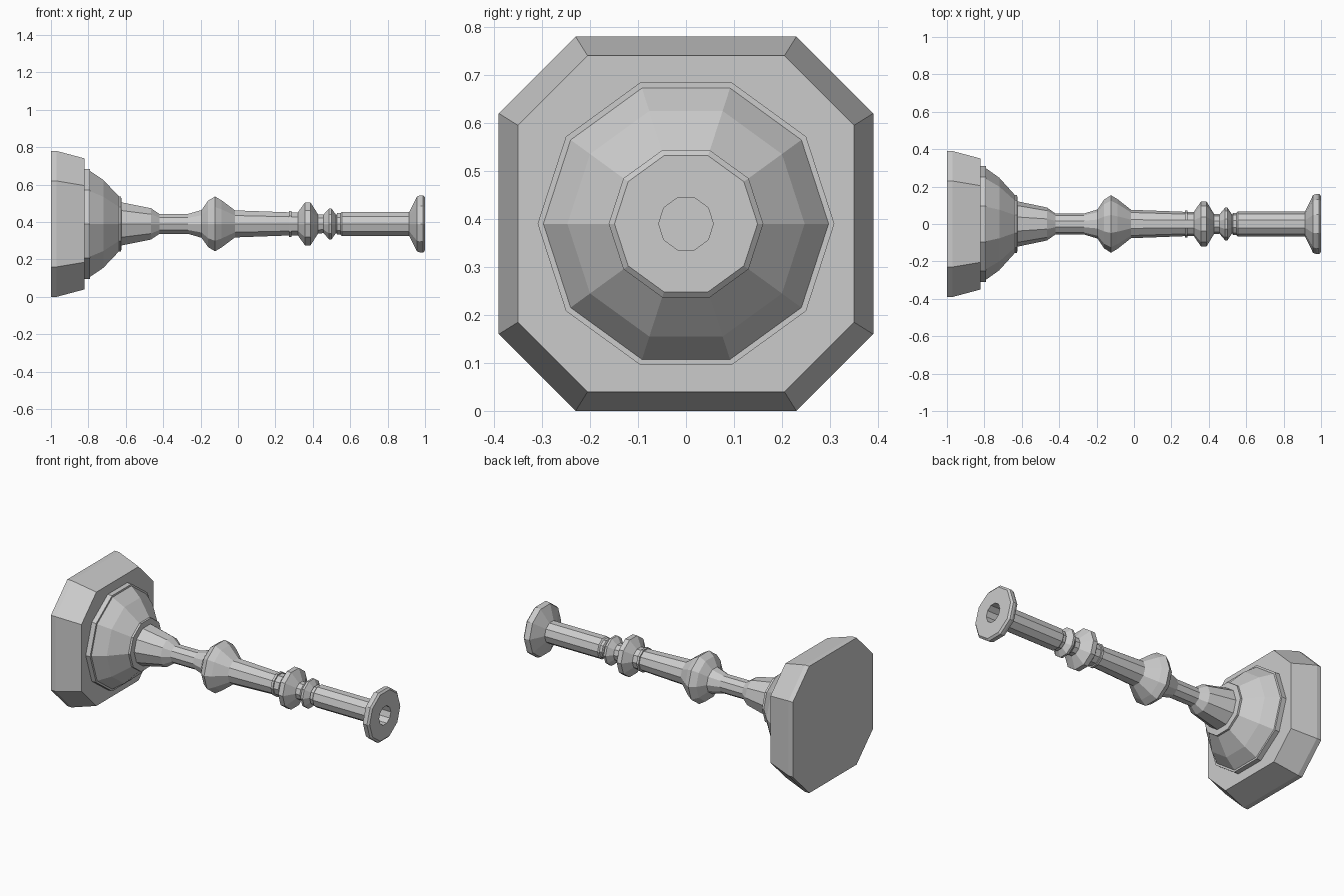
import bpy, bmesh
from math import sin, cos, tau

cube = bpy.data.objects.get("Cube")
if cube:
    bpy.data.objects.remove(cube)

AXIS_Z = 0.39
SIDES = 10

metal = bpy.data.materials.new("grey_metal")
metal.use_nodes = True
GREY = (0.6, 0.6, 0.6, 1)
metal.diffuse_color = GREY
metal.node_tree.nodes["Principled BSDF"].inputs["Base Color"].default_value = GREY


def decagon(r):
    return [(r * cos(tau * i / SIDES), r * sin(tau * i / SIDES)) for i in range(SIDES)]


def cut_square(half, flat):
    """Square outline with its corners cut off."""
    return [(half, -flat), (half, flat), (flat, half), (-flat, half),
            (-half, flat), (-half, -flat), (-flat, -half), (flat, -half)]


def loft(name, sections):
    """Skin closed outlines placed along x and cap both ends."""
    bm = bmesh.new()
    rings = [[bm.verts.new((x, y, z + AXIS_Z)) for y, z in outline] for x, outline in sections]
    for a, b in zip(rings, rings[1:]):
        n = len(a)
        for i in range(n):
            j = (i + 1) % n
            bm.faces.new((a[i], a[j], b[j], b[i]))
    bm.faces.new(rings[0])
    bm.faces.new(rings[-1])
    bmesh.ops.recalc_face_normals(bm, faces=bm.faces)
    mesh = bpy.data.meshes.new(name)
    bm.to_mesh(mesh)
    bm.free()
    mesh.materials.append(metal)
    obj = bpy.data.objects.new(name, mesh)
    bpy.context.collection.objects.link(obj)


def turned(name, profile):
    loft(name, [(x, decagon(r)) for x, r in profile])


# Foot block with cut corners
loft("foot_block", [(-1, cut_square(0.39, 0.23)),
                    (-0.97, cut_square(0.39, 0.23)),
                    (-0.82, cut_square(0.35, 0.205))])

# Stepped dome, collar and tapering neck
turned("foot_dome", [(-0.82, 0.309), (-0.79, 0.309), (-0.79, 0.297), (-0.72, 0.247),
                     (-0.637, 0.155), (-0.625, 0.155), (-0.622, 0.121),
                     (-0.465, 0.088), (-0.42, 0.056)])

# Thin shaft, bulb and long taper
turned("lower_stem", [(-0.42, 0.056), (-0.267, 0.056), (-0.195, 0.078), (-0.16, 0.13),
                      (-0.123, 0.154), (-0.087, 0.132), (-0.016, 0.076), (0.273, 0.065)])

# Fillet ring and two beads
turned("stem_beads", [(0.273, 0.073), (0.287, 0.073), (0.287, 0.065), (0.32, 0.065),
                      (0.358, 0.12), (0.388, 0.12), (0.428, 0.054), (0.457, 0.052),
                      (0.487, 0.087), (0.5, 0.087), (0.525, 0.05), (0.53, 0.06),
                      (0.548, 0.06)])

# Candle socket with flared rim and hollow bore
turned("candle_socket", [(0.548, 0.06), (0.555, 0.067), (0.915, 0.067), (0.957, 0.154),
                         (0.975, 0.161), (0.99, 0.161), (1, 0.149), (1, 0.057),
                         (0.88, 0.057)])
